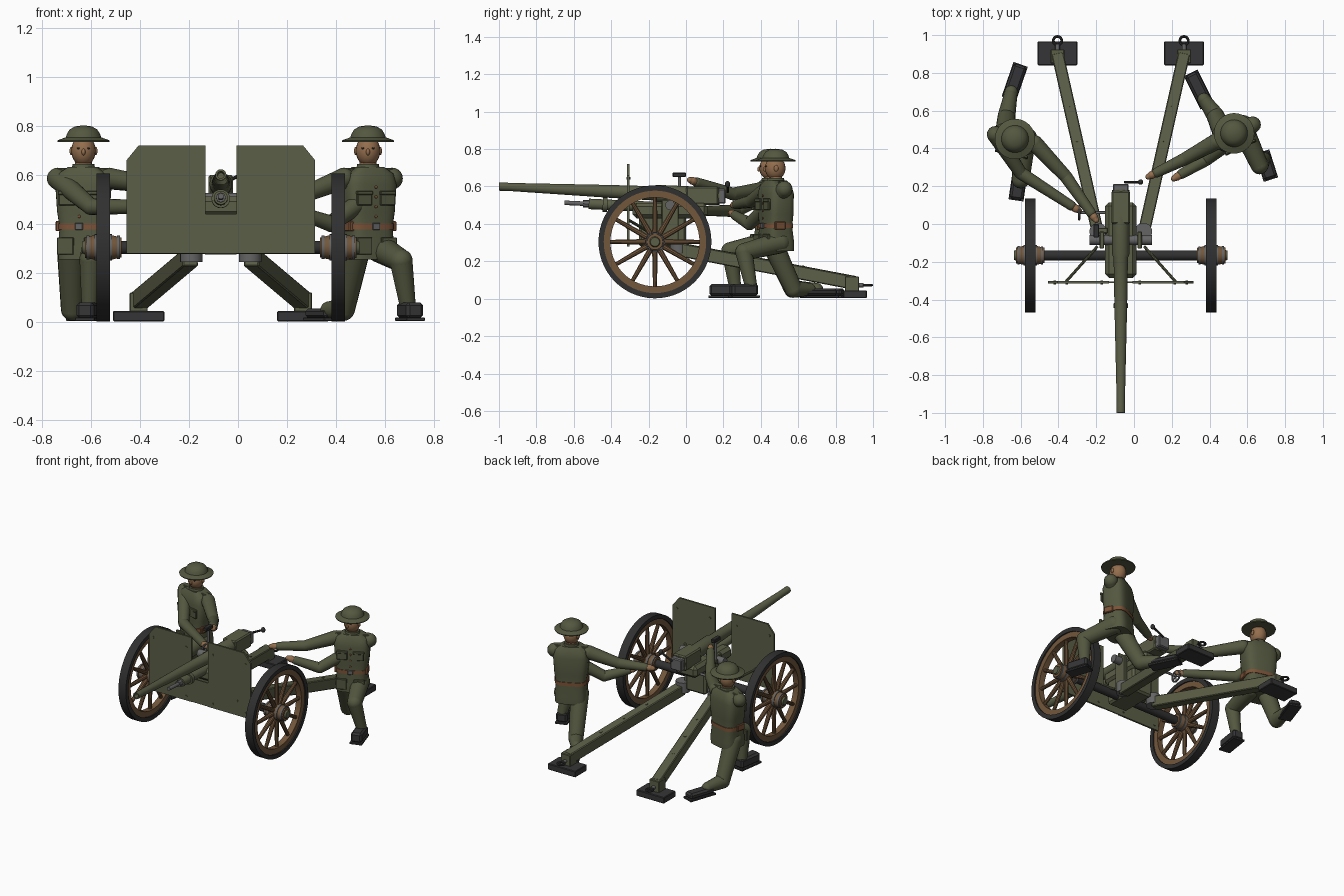
import bpy, bmesh, math
from mathutils import Vector as V, Matrix as M

if "Cube" in bpy.data.objects:
    bpy.data.objects.remove(bpy.data.objects["Cube"])

def mat(name, r, g, b):
    m = bpy.data.materials.new(name)
    m.diffuse_color = (r, g, b, 1)
    m.use_nodes = True
    m.node_tree.nodes["Principled BSDF"].inputs["Base Color"].default_value = m.diffuse_color
    return m

GREEN = mat("gun green", .105, .112, .062)
CLOTH = mat("uniform green", .088, .096, .050)
WOOD = mat("wheel wood", .17, .095, .045)
SKIN = mat("skin", .29, .155, .075)
LEATHER = mat("belt leather", .20, .085, .038)
RUBBER = mat("tyre black", .030, .030, .030)
BOOT = mat("boot black", .036, .036, .038)
STEEL = mat("grey steel", .13, .13, .13)
CX = -.07          # gun centre line

def finish(name, bm, m, M4=None):
    if M4: bm.transform(M4)
    bmesh.ops.recalc_face_normals(bm, faces=bm.faces)
    me = bpy.data.meshes.new(name)
    bm.to_mesh(me); bm.free()
    me.materials.append(m)
    o = bpy.data.objects.new(name, me)
    bpy.context.collection.objects.link(o)
    bpy.context.view_layer.objects.active = o
    o.select_set(True)
    bpy.ops.object.shade_smooth_by_angle(angle=math.radians(35))
    o.select_set(False)
    return o

def along(a, b):
    a, b = V(a), V(b)
    return M.Translation((a + b) / 2) @ (b - a).to_track_quat('Z', 'Y').to_matrix().to_4x4()

def cyl(name, a, b, r, m, r2=None, n=20, M4=None):
    bm = bmesh.new()
    bmesh.ops.create_cone(bm, cap_ends=True, segments=n, radius1=r, radius2=r if r2 is None else r2,
                          depth=(V(b) - V(a)).length, matrix=along(a, b))
    return finish(name, bm, m, M4)

def box(name, lo, hi, m, bev=.004, M4=None):
    lo, hi = V(lo), V(hi)
    bm = bmesh.new()
    bmesh.ops.create_cube(bm, size=1, matrix=M.Translation((lo + hi) / 2) @ M.Diagonal((*(hi - lo), 1)))
    if bev:
        bmesh.ops.bevel(bm, geom=bm.edges[:], offset=bev, segments=1, affect='EDGES')
    return finish(name, bm, m, M4)

def lathe(name, prof, m, M4=None, n=40):
    """Revolve (radius, height) points round z."""
    bm = bmesh.new()
    vs = [bm.verts.new((r, 0, z)) for r, z in prof]
    es = [bm.edges.new(p) for p in zip(vs, vs[1:])]
    bmesh.ops.spin(bm, geom=vs + es, axis=(0, 0, 1), cent=(0, 0, 0), angle=2 * math.pi, steps=n)
    bmesh.ops.remove_doubles(bm, verts=bm.verts, dist=1e-5)
    return finish(name, bm, m, M4)

def ring(name, R, r, m, M4, n=32):
    return lathe(name, [(R + r * math.cos(i * math.pi / 4), r * math.sin(i * math.pi / 4)) for i in range(9)], m, M4, n)

def loft(name, rings, m, M4, n=28):
    """Stack rounded-rectangle sections (z, half width, half depth)."""
    bm = bmesh.new(); rows = []
    f = lambda t: math.copysign(abs(t) ** .55, t)
    for z, rx, ry in rings:
        rows.append([bm.verts.new((rx * f(math.cos(k * math.tau / n)), ry * f(math.sin(k * math.tau / n)), z)) for k in range(n)])
    for a, b in zip(rows, rows[1:]):
        for k in range(n):
            bm.faces.new((a[k], a[(k + 1) % n], b[(k + 1) % n], b[k]))
    bm.faces.new(rows[0]); bm.faces.new(rows[-1])
    return finish(name, bm, m, M4)

def limb(name, pts, radii, m):
    bm = bmesh.new()
    for i, (p, r) in enumerate(zip(pts, radii)):
        bmesh.ops.create_uvsphere(bm, u_segments=16, v_segments=10, radius=r, matrix=M.Translation(V(p)))
        if i:
            q = pts[i - 1]
            bmesh.ops.create_cone(bm, cap_ends=False, segments=16, radius1=radii[i - 1], radius2=r,
                                  depth=(V(p) - V(q)).length, matrix=along(q, p))
    return finish(name, bm, m)

def ball(name, c, s, m, M4=None):
    bm = bmesh.new()
    bmesh.ops.create_uvsphere(bm, u_segments=20, v_segments=12, radius=1, matrix=M.Translation(V(c)) @ M.Diagonal((*s, 1)))
    return finish(name, bm, m, M4)

# ---- wheels and axle
for s in (-1, 1):
    W = M.Translation((CX + s * .479, -.166, .304)) @ M.Rotation(s * math.pi / 2, 4, 'Y')
    lathe("wheel_tyre", [(.274, -.028), (.302, -.028), (.302, .028), (.274, .028), (.274, -.028)], RUBBER, W, 56)
    lathe("wheel_rim", [(.238, -.02), (.275, -.02), (.275, .02), (.238, .02), (.238, -.02)], WOOD, W, 56)
    lathe("wheel_hub", [(0, -.075), (.04, -.075), (.052, -.025), (.052, .025), (.042, .075), (0, .075)], WOOD, W)
    for z, r in ((-.062, .048), (-.03, .054), (.03, .054), (.062, .049)):
        cyl("hub_band", (0, 0, z - .006), (0, 0, z + .006), r, STEEL, M4=W, n=28)
    cyl("hub_cap", (0, 0, .07), (0, 0, .086), .03, GREEN, .024, M4=W)
    for k in range(12):
        a = k * math.tau / 12
        d = V((math.cos(a), math.sin(a), 0))
        cyl("wheel_spoke", d * .045, d * .245, .016, WOOD, .011, 10, W)
cyl("axle", (CX - .42, -.166, .304), (CX + .42, -.166, .304), .027, RUBBER)

# ---- shield halves with a cut outer corner
for s in (-1, 1):
    bm = bmesh.new()
    f = bm.faces.new([bm.verts.new((CX + s * x, -.315, z)) for x, z in
                      ((.063, .28), (.384, .28), (.384, .66), (.335, .72), (.063, .72))])
    ex = bmesh.ops.extrude_face_region(bm, geom=[f])
    bmesh.ops.translate(bm, vec=(0, .012, 0), verts=[v for v in ex['geom'] if isinstance(v, bmesh.types.BMVert)])
    finish("shield_panel", bm, GREEN)
    for x, z in ((.1, .31), (.1, .645), (.35, .645), (.35, .31), (.285, .38)):
        cyl("shield_rivet", (CX + s * x, -.319, z), (CX + s * x, -.298, z), .007, GREEN, n=10)
    cyl("shield_strut", (CX + s * .29, -.305, .42), (CX + s * .125, -.12, .31), .008, GREEN, n=10)
box("shield_centre", (CX - .064, -.312, .28), (CX + .064, -.304, .44), GREEN, 0)

# ---- carriage, cradle and trunnions
box("carriage_body", (CX - .075, -.25, .275), (CX + .075, .0, .44), GREEN, .012)
box("cradle", (CX - .083, -.285, .43), (CX + .083, .115, .512), GREEN, .02)
cyl("trunnion", (CX - .165, -.085, .5), (CX + .165, -.085, .5), .026, STEEL)
for s in (-1, 1):
    box("trunnion_cheek", (CX + s * .1 - .012, -.13, .3), (CX + s * .1 + .012, -.04, .53), GREEN)

# ---- gun tube on a slightly raised axis (local z runs to the muzzle)
G = along((CX, .18, .548), (CX, -1, .6)) @ M.Translation((0, 0, -.5906))
lathe("barrel", [(0, 0), (.046, 0), (.046, .34), (.038, .36), (.034, .6), (.0215, 1.13), (.0225, 1.135), (.0225, 1.1812),
                 (.014, 1.1812), (.013, 1.05), (0, 1.05)], GREEN, G)
box("breech_block", (CX - .05, .0, .5), (CX + .05, .175, .6), GREEN, .008)
box("breech_door", (CX - .042, .17, .508), (CX + .042, .212, .588), STEEL, .006)
cyl("breech_lever", (CX + .02, .222, .57), (CX + .10, .222, .61), .007, RUBBER, n=10)
ball("lever_knob", (CX + .105, .222, .612), (.014, .014, .018), RUBBER)
cyl("recoil_cylinder", (CX, .05, .48), (CX, -.52, .507), .028, GREEN)
cyl("recoil_collar", (CX, -.42, .502), (CX, -.445, .503), .038, GREEN)
cyl("recoil_rod", (CX, -.5, .506), (CX, -.65, .513), .012, STEEL, n=14)
cyl("recoil_nut", (CX, -.52, .507), (CX, -.55, .508), .02, STEEL, n=8)

# ---- sight and handwheel on the left
cyl("sight_mast", (-.2, -.035, .5), (-.2, -.035, .65), .009, STEEL, n=12)
box("sight_arm", (-.21, -.05, .5), (-.14, -.02, .525), GREEN)
box("sight_head", (-.215, -.072, .65), (-.185, .0, .674), RUBBER)
H = M.Translation((-.29, .06, .45)) @ M.Rotation(math.pi / 2, 4, 'Y')
ring("handwheel", .036, .006, STEEL, H)
for k in range(3):
    a = k * math.pi / 3
    d = V((math.cos(a), math.sin(a), 0)) * .035
    cyl("handwheel_spoke", -d, d, .004, STEEL, n=8, M4=H)
cyl("handwheel_shaft", (-.29, .06, .45), (-.14, .06, .45), .008, STEEL, n=12)

# ---- split trails with spades and towing rings
for s in (-1, 1):
    a, b = V((CX + s * .125, -.03, .262)), V((CX + s * .335, .9, .085))
    d = (b - a).normalized()
    X = d.cross(V((0, 0, 1))).normalized()
    R = M((X, d, X.cross(d))).transposed().to_4x4()
    T = M.Translation(a) @ R
    L = (b - a).length
    box("trail_beam", (-.032, 0, -.036), (.032, L, .036), GREEN, .005, T)
    for k in (.3, .5, .7):
        cyl("trail_rivet", (0, L * k, .03), (0, L * k, .039), .008, GREEN, n=10, M4=T)
    cyl("trail_pivot", (CX + s * .12, -.04, .245), (CX + s * .12, -.04, .315), .046, STEEL)
    x = CX + s * .335
    box("trail_end", (x - .037, .85, .035), (x + .037, .925, .12), GREEN)
    box("spade", (x - .105, .84, .003), (x + .105, .967, .045), BOOT)
    cyl("ring_stem", (x, .92, .073), (x, .95, .073), .012, STEEL, n=12)
    ring("towing_ring", .022, .007, BOOT, M.Translation((x, .971, .073)))

# ---- crew: each kneels, turned outward, with arms reaching to the gun
def boot(ankle, toe, h):
    a, t = V(ankle), V(toe)
    d = V((t.x - a.x, t.y - a.y, 0)); L = d.length
    B = M.Translation((a.x, a.y, 0)) @ M.Rotation(math.atan2(d.y, d.x), 4, 'Z')
    box("boot", (-.035, -.036, .015), (L - .005, .036, h), BOOT, .012, B)
    box("boot_sole", (-.04, -.04, .005), (L, .04, .018), BOOT, .002, B)

def soldier(x, y, yaw, arms, front, rear):
    P = M.Translation((x, y, 0)) @ M.Rotation(math.radians(yaw), 4, 'Z')
    F = M.Translation((x, y, 0))
    w = lambda p: P @ V(p)
    loft("tunic", [(.255, .098, .082), (.3, .1, .083), (.385, .094, .072), (.45, .104, .076), (.56, .112, .076),
                   (.605, .1, .066), (.632, .06, .05)], CLOTH, P)
    loft("belt", [(.378, .099, .077), (.402, .099, .077)], LEATHER, P)
    for s in (-1, 1):
        box("chest_pocket", (s * .052 - .033, -.083, .475), (s * .052 + .033, -.07, .53), CLOTH, .003, P)
        box("pocket_flap", (s * .052 - .035, -.086, .518), (s * .052 + .035, -.07, .535), CLOTH, .003, P)
        box("hip_pocket", (s * .056 - .034, -.09, .275), (s * .056 + .034, -.074, .345), CLOTH, .003, P)
        box("belt_pouch", (s * .092 - .014, -.05, .37), (s * .092 + .014, .01, .412), LEATHER, .004, P)
        box("shoulder_strap", (s * .075 - .032, -.02, .612), (s * .075 + .032, .02, .628), CLOTH, .004, P)
    box("belt_buckle", (-.016, -.084, .376), (.016, -.074, .404), STEEL, .002, P)
    for z in (.43, .47, .51, .55):
        ball("tunic_button", (0, -.077, z), (.006, .004, .006), LEATHER, P)
    cyl("collar", (0, 0, .615), (0, 0, .645), .05, CLOTH, .044, M4=P)
    cyl("neck", (0, 0, .62), (0, 0, .68), .034, SKIN, M4=F)
    ball("head", (0, -.003, .698), (.05, .055, .062), SKIN, F)
    ball("nose", (0, -.058, .693), (.008, .011, .014), SKIN, F)
    for s in (-1, 1):
        ball("ear", (s * .05, .002, .697), (.007, .012, .017), SKIN, F)
        ball("eye", (s * .02, -.05, .708), (.007, .005, .004), BOOT, F)
    lathe("helmet", [(0, .73), (.06, .737), (.105, .734), (.107, .74), (.072, .753), (.067, .768), (.056, .785),
                     (.035, .797), (0, .802)], CLOTH, F)
    for s, (e, h) in zip((-1, 1), arms):
        e, h = V(e), V(h)
        d = (h - e).normalized()
        limb("sleeve", [w((s * .108, 0, .585)), e, h - d * .05], (.044, .034, .026), CLOTH)
        limb("hand", [h - d * .06, h - d * .02, h], (.02, .021, .015), SKIN)
    for side, knee, ankle, toe, bh in (front, rear):
        limb("trouser_leg", [w((side * .052, 0, .3)), V(knee), V(ankle)], (.058, .047, .034), CLOTH)
        boot(ankle, toe, bh)

soldier(-.63, .45, -13,
        (((-.60, .27, .47), (-.29, .07, .47)), ((-.36, .25, .56), (-.2, .02, .635))),
        (1, (-.60, .235, .255), (-.605, .26, .08), (-.625, .125, 0), .08),
        (-1, (-.675, .57, .052), (-.65, .70, .05), (-.6, .845, 0), .055))
soldier(.53, .48, 25,
        (((.27, .345, .52), (.075, .25, .5)), ((.38, .34, .40), (.21, .24, .46))),
        (1, (.665, .31, .25), (.69, .345, .08), (.725, .235, 0), .08),
        (-1, (.43, .575, .052), (.37, .66, .05), (.3, .80, 0), .055))
